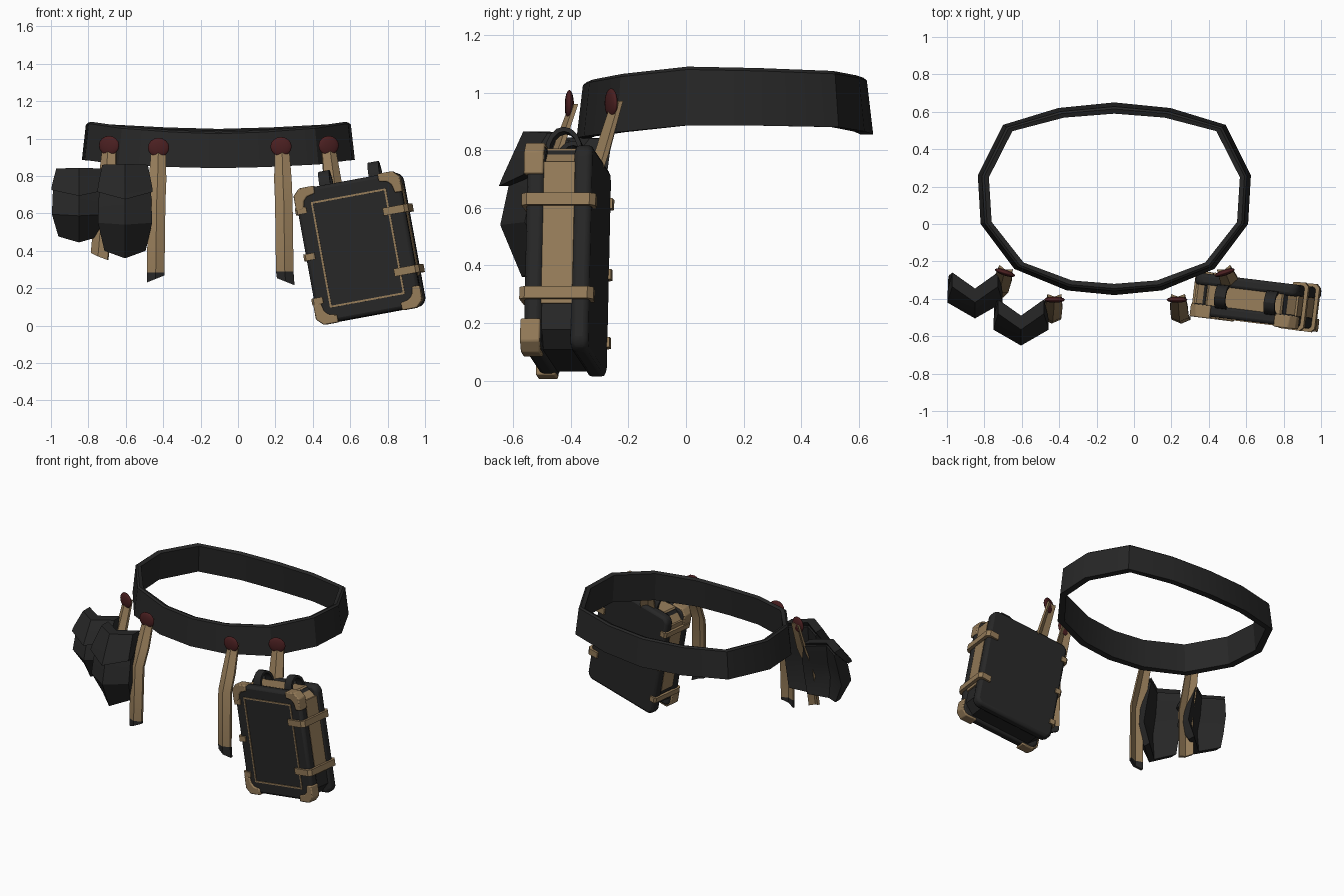
import bpy, bmesh, math
from mathutils import Matrix, Vector

if "Cube" in bpy.data.objects:
    bpy.data.objects.remove(bpy.data.objects["Cube"])


def material(name, rgb):
    m = bpy.data.materials.new(name)
    m.diffuse_color = (*rgb, 1)
    m.use_nodes = True
    m.node_tree.nodes["Principled BSDF"].inputs["Base Color"].default_value = m.diffuse_color
    return m


BLACK = material("black leather", (0.02, 0.02, 0.02))
TAN = material("tan leather", (0.30, 0.20, 0.10))
RED = material("dark red", (0.07, 0.014, 0.015))


def finish(name, bm, mats, matrix=Matrix(), bevel=0):
    bmesh.ops.recalc_face_normals(bm, faces=bm.faces)
    me = bpy.data.meshes.new(name)
    bm.to_mesh(me)
    bm.free()
    for m in mats:
        me.materials.append(m)
    ob = bpy.data.objects.new(name, me)
    ob.matrix_world = matrix
    bpy.context.collection.objects.link(ob)
    if bevel:
        mod = ob.modifiers.new("bevel", 'BEVEL')
        mod.width = bevel
        mod.segments = 2
    return ob


def loft(name, rings, mats, matrix=Matrix(), closed=False, tip=False):
    """Skin a list of equal-length rings; tip gives the last segment material 1."""
    bm = bmesh.new()
    vs = [[bm.verts.new(p) for p in r] for r in rings]
    n, k = len(vs), len(vs[0])
    for i in range(n if closed else n - 1):
        a, b = vs[i], vs[(i + 1) % n]
        for j in range(k):
            f = bm.faces.new((a[j], a[(j + 1) % k], b[(j + 1) % k], b[j]))
            f.material_index = int(tip and i == n - 2)
    if not closed:
        bm.faces.new(vs[0])
        bm.faces.new(vs[-1]).material_index = int(tip)
    return finish(name, bm, mats, matrix)


def prism(name, pts, a, b, mat, matrix, axis='Y', bevel=0):
    """Extrude a flat outline along depth (Y) or height (Z)."""
    bm = bmesh.new()
    put = (lambda p, h: (p[0], h, p[1])) if axis == 'Y' else (lambda p, h: (p[0], p[1], h))
    lo = [bm.verts.new(put(p, a)) for p in pts]
    hi = [bm.verts.new(put(p, b)) for p in pts]
    bm.faces.new(lo)
    bm.faces.new(hi)
    for i in range(len(pts)):
        j = (i + 1) % len(pts)
        bm.faces.new((lo[i], lo[j], hi[j], hi[i]))
    return finish(name, bm, [mat], matrix, bevel)


def box(name, u, d, v, mat, matrix, bevel=0):
    pts = [(u[0], v[0]), (u[1], v[0]), (u[1], v[1]), (u[0], v[1])]
    return prism(name, pts, d[0], d[1], mat, matrix, 'Y', bevel)


# Belt: half outline (x offset, y, bottom z, top z), mirrored about its own middle
half = [(0, 0.65, 0.855, 1.052), (0.3, 0.62, 0.865, 1.06), (0.595, 0.53, 0.88, 1.075),
        (0.73, 0.26, 0.885, 1.085), (0.715, 0.0, 0.886, 1.09), (0.535, -0.24, 0.862, 1.065),
        (0.255, -0.355, 0.848, 1.045), (0, -0.38, 0.842, 1.036)]
outline = half + [(-x, *r) for x, *r in half[-2:0:-1]]
rings = []
for x, y, lo, hi in outline:
    c = Vector((0, 0.13))
    out = Vector((x, y)) - c
    r = out.length
    ring = []
    for off, z in ((0, lo), (-0.022, hi - 0.01), (-0.035, hi), (-0.06, hi - 0.01), (-0.045, lo)):
        p = c + out * (r + off) / r
        ring.append((p.x - 0.105, p.y, z))
    rings.append(ring)
loft("belt", rings, [BLACK], closed=True)


# Hanging straps, each with a round stud at the belt
def strap(name, path, yaw, slant, tip):
    section = [(-0.047, 0.008), (0, -0.012), (0.047, 0.008), (0.047, 0.026), (0, 0.008), (-0.047, 0.026)]
    c, s = math.cos(yaw), math.sin(yaw)
    rings = []
    for i, (x, y, z) in enumerate(path):
        k = slant if i == len(path) - 1 else 0
        w = 0.8 if i == 0 else 1
        rings.append([(x + w * (a * c - b * s), y + w * (a * s + b * c), z + k * a) for a, b in section])
    loft(name, rings, [TAN, BLACK], tip=tip)


def stud(name, x, y, z, yaw):
    bm = bmesh.new()
    bmesh.ops.create_uvsphere(bm, u_segments=12, v_segments=8, radius=1)
    m = Matrix.Translation((x, y, z)) @ Matrix.Rotation(yaw, 4, 'Z') @ Matrix.Diagonal((0.057, 0.016, 0.052, 1))
    finish(name, bm, [RED], m)


a = math.radians(18)
strap("outer_left_strap", [(-0.69, -0.25, 0.97), (-0.705, -0.31, 0.77), (-0.72, -0.36, 0.66),
                           (-0.745, -0.385, 0.37)], -a, -0.4, False)
strap("inner_left_strap", [(-0.425, -0.395, 0.96), (-0.43, -0.46, 0.78), (-0.435, -0.51, 0.66),
                           (-0.44, -0.52, 0.285), (-0.44, -0.52, 0.25)], 0, 0.4, True)
strap("inner_right_strap", [(0.235, -0.395, 0.96), (0.24, -0.46, 0.78), (0.245, -0.51, 0.66),
                            (0.25, -0.52, 0.29), (0.255, -0.52, 0.235)], 0, -0.4, True)
strap("outer_right_strap", [(0.485, -0.25, 0.97), (0.51, -0.31, 0.78), (0.53, -0.35, 0.66)], a, 0, False)
stud("outer_left_stud", -0.69, -0.26, 0.963, -a)
stud("inner_left_stud", -0.425, -0.405, 0.952, 0)
stud("inner_right_stud", 0.23, -0.405, 0.957, 0)
stud("outer_right_stud", 0.485, -0.26, 0.963, a)


# Pouches: bent body with a ridged front, and a flap folded over the top
def pouch(name, x0, y0, z0, sz):
    m = Matrix.Translation((x0, y0, z0)) @ Matrix.Diagonal((1, 1, sz, 1))

    def ring(hw, zs, zc, y, thick, bend=0.085):
        f = [(-hw, y + bend, zs), (0, y, zc), (hw, y + bend, zs)]
        return f + [(px, py + thick, pz) for px, py, pz in reversed(f)]

    loft(name + "_body", [ring(0.11, 0.04, 0.0, 0.08, 0.05), ring(0.145, 0.19, 0.18, 0.005, 0.11),
                          ring(0.14, 0.34, 0.32, 0.035, 0.11), ring(0.12, 0.475, 0.475, 0.09, 0.07)],
         [BLACK], m)
    loft(name + "_flap", [ring(0.148, 0.355, 0.315, 0.0, 0.04), ring(0.145, 0.385, 0.345, 0.012, 0.06),
                          ring(0.122, 0.5, 0.505, 0.085, 0.075)], [BLACK], m)


pouch("front_pouch", -0.604, -0.65, 0.36, 1)
pouch("side_pouch", -0.85, -0.505, 0.445, 0.79)

# Case: built upright around its own centre, then tilted into place
CASE = (Matrix.Translation((0.655, -0.412, 0.415)) @ Matrix.Rotation(math.radians(-7), 4, 'Z')
        @ Matrix.Rotation(math.radians(-10.4), 4, 'Y'))


def cut_rect(w, h, c):
    return [(-w + c, -h), (w - c, -h), (w, -h + c), (w, h - c), (w - c, h), (-w + c, h), (-w, h - c), (-w, -h + c)]


prism("case_front_shell", cut_rect(0.285, 0.365, 0.03), -0.113, -0.05, BLACK, CASE, bevel=0.018)
prism("case_back_shell", cut_rect(0.285, 0.365, 0.03), 0.05, 0.113, BLACK, CASE, bevel=0.018)
prism("case_core", cut_rect(0.272, 0.352, 0.06), -0.055, 0.055, BLACK, CASE)

# Tan gusset on the top and sides
box("top_gusset", (-0.2, 0.2), (-0.054, 0.054), (0.34, 0.36), TAN, CASE)
for s, side in ((-1, "left"), (1, "right")):
    u = sorted((s * 0.26, s * 0.281))
    box(side + "_gusset", u, (-0.054, 0.054), (-0.2, 0.30), TAN, CASE)
    p = [(s * 0.281, 0.29), (s * 0.2, 0.36), (s * 0.18, 0.34), (s * 0.26, 0.27)]
    prism(side + "_gusset_shoulder", p, -0.054, 0.054, TAN, CASE)

# Corner guards on the front shell
guard = [(0.11, -0.006), (0.03, -0.006), (-0.006, 0.03), (-0.006, 0.11),
         (0.035, 0.11), (0.045, 0.065), (0.065, 0.045), (0.11, 0.035)]
for su in (-1, 1):
    for sv in (-1, 1):
        pts = [(su * (0.285 - p), sv * (0.365 - q)) for p, q in guard]
        prism("corner_guard", pts, -0.124, -0.055, TAN, CASE, bevel=0.006)

# Thin border line on the front panel
for s in (-1, 1):
    box("border_side", sorted((s * 0.195, s * 0.205)), (-0.118, -0.110), (-0.287, 0.287), TAN, CASE)
    box("border_end", (-0.205, 0.205), (-0.118, -0.110), sorted((s * 0.277, s * 0.287)), TAN, CASE)

# Closing bands wrapped round the right side
band = [(0.17, -0.11), (0.17, -0.128), (0.285, -0.13), (0.305, -0.11), (0.305, 0.11), (0.285, 0.13),
        (0.22, 0.126), (0.22, 0.11), (0.275, 0.11), (0.285, 0.1), (0.285, -0.1), (0.275, -0.11)]
for v in (0.165, -0.165):
    prism("closing_band", band, v - 0.021, v + 0.021, TAN, CASE, 'Z')

# Hinges on the left side
hinge = [(-0.235, -0.11), (-0.235, -0.122), (-0.285, -0.124), (-0.297, -0.11), (-0.297, 0.11),
         (-0.285, 0.124), (-0.25, 0.122), (-0.25, 0.11), (-0.28, 0.1), (-0.28, -0.1)]
for v in (0.25, 0.0, -0.24):
    prism("hinge", hinge, v - 0.018, v + 0.018, TAN, CASE, 'Z')

# Carry loops arching over the top
for u in (-0.12, 0.15):
    rings = []
    for i in range(9):
        t = math.pi * i / 8
        ring = []
        for w, r in ((-0.03, 0), (0.03, 0), (0.03, 0.016), (-0.03, 0.016)):
            ring.append((u + w, -(0.05 + r) * math.cos(t), 0.35 + (0.075 + r) * math.sin(t)))
        rings.append(ring)
    loft("carry_loop", rings, [BLACK], CASE)

# Smooth soft bends, keep hard edges
bpy.ops.object.select_all(action='SELECT')
bpy.context.view_layer.objects.active = bpy.data.objects["belt"]
bpy.ops.object.shade_smooth_by_angle(angle=math.radians(30))
